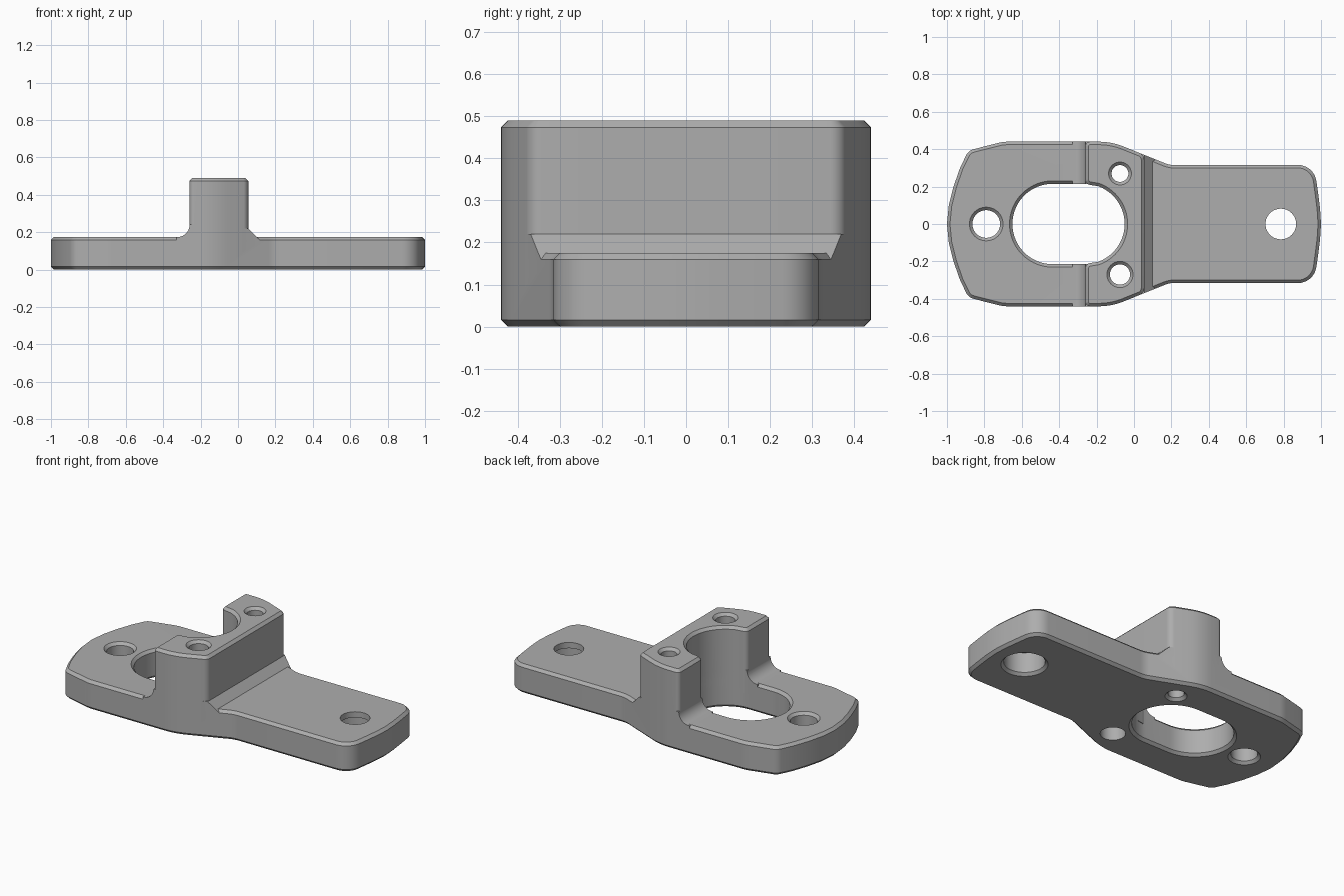
import bpy, bmesh
from math import sin, cos, tan, pi, radians
from mathutils import Vector

if "Cube" in bpy.data.objects:
    bpy.data.objects.remove(bpy.data.objects["Cube"], do_unlink=True)

grey = bpy.data.materials.new("machined_grey")
grey.use_nodes = True
colour = (0.42, 0.42, 0.42, 1)
grey.diffuse_color = colour
grey.node_tree.nodes["Principled BSDF"].inputs["Base Color"].default_value = colour

PLATE, TOP, EDGE = 0.175, 0.49, 0.016


def arc(cx, cy, r, a, b, n):
    steps = [radians(a + (b - a) * i / n) for i in range(n + 1)]
    return [(cx + r * cos(t), cy + r * sin(t)) for t in steps]


def rounded(corners, n=8):
    """Round each (x, y, radius) corner of a closed outline."""
    out = []
    for i, (x, y, r) in enumerate(corners):
        p = Vector((x, y))
        if r == 0:
            out.append(p)
            continue
        a = (Vector(corners[i - 1][:2]) - p).normalized()
        b = (Vector(corners[(i + 1) % len(corners)][:2]) - p).normalized()
        half = a.angle(b) / 2
        centre = p + (a + b).normalized() * r / sin(half)
        start = p + a * r / tan(half) - centre
        end = p + b * r / tan(half) - centre
        sweep = start.angle(end)
        for k in range(n + 1):
            t = k / n
            out.append(centre + (start * sin((1 - t) * sweep) + end * sin(t * sweep)) / sin(sweep))
    return out


def offset(outline, d):
    """Grow a counter-clockwise outline by d with mitred corners."""
    pts = [Vector(p[:2]) for p in outline]
    out = []
    for i, p in enumerate(pts):
        e = (p - pts[i - 1]).normalized()
        f = (pts[(i + 1) % len(pts)] - p).normalized()
        m, n = Vector((e.y, -e.x)), Vector((f.y, -f.x))
        out.append(p + (m + n) * d / (1 + m.dot(n)))
    return out


def make(name, rings):
    """Skin a stack of matching rings into a closed solid."""
    bm = bmesh.new()
    loops = [[bm.verts.new(p) for p in ring] for ring in rings]
    for low, high in zip(loops, loops[1:]):
        for i in range(len(low)):
            bm.faces.new((low[i - 1], low[i], high[i], high[i - 1]))
    bm.faces.new(loops[0][::-1])
    bm.faces.new(loops[-1])
    bmesh.ops.recalc_face_normals(bm, faces=bm.faces)
    mesh = bpy.data.meshes.new(name)
    bm.to_mesh(mesh)
    bm.free()
    mesh.materials.append(grey)
    obj = bpy.data.objects.new(name, mesh)
    bpy.context.collection.objects.link(obj)
    return obj


def stack(name, outline, layers):
    return make(name, [[(*p, z) for p in offset(outline, d)] for z, d in layers])


def combine(target, tool, operation):
    mod = target.modifiers.new(operation, "BOOLEAN")
    mod.operation, mod.solver, mod.object = operation, "EXACT", tool
    bpy.context.view_layer.objects.active = target
    bpy.ops.object.modifier_apply(modifier=mod.name)
    bpy.data.objects.remove(tool, do_unlink=True)


def mirrored(half):
    """Close a right-to-left upper half with its reflection in y."""
    return half + [(x, -y, r) for x, y, r in half[::-1] if y]


# Outlines of the plate, the slot and the upright block
shoulder = (-0.12, 0.44, 0.35)
plate_line = rounded(mirrored([
    (1, 0, 0), (0.995, 0.08, 0), (0.985, 0.16, 0), (0.963, 0.316, 0.1),
    (0.19, 0.315, 0.15), shoulder, (-0.7, 0.44, 0.2), (-0.885, 0.393, 0.06),
    (-0.93, 0.3, 0), (-0.965, 0.2, 0), (-0.99, 0.1, 0), (-1, 0, 0)]))
right_arc = arc(-0.265, 0, 0.215, -90, 90, 36)
slot_line = right_arc + arc(-0.435, 0, 0.215, 90, 270, 36)
mouth = [(x, y, 0) for x, y in right_arc[4:-4][::-1]]
face_y = 0.44 - 0.125 * 0.175 / 0.31
block_line = rounded(
    [(0.055, -face_y, 0.04), (0.055, face_y, 0.04), shoulder, (-0.26, 0.44, 0.025),
     (-0.26, 0.213, 0.03)] + mouth +
    [(-0.26, -0.213, 0.03), (-0.26, -0.44, 0.025), (shoulder[0], -0.44, 0.35)])

# Chamfered plate with its slot
bracket = stack("bracket", plate_line,
                [(0, -EDGE), (EDGE, 0), (PLATE - EDGE, 0), (PLATE, -EDGE)])
combine(bracket, stack("slot_cutter", slot_line,
        [(-0.02, 0.036), (EDGE, 0), (PLATE - EDGE, 0), (0.2, 0.04)]), "DIFFERENCE")

# Upright block
combine(bracket, stack("block", block_line,
        [(0.1, 0), (TOP - EDGE, 0), (TOP, -EDGE)]), "UNION")

# Foot of the block: a hollow fillet on one side and a slope on the other
profile = [(-0.33, 0.1), (-0.33, 0.174)] + arc(-0.325, 0.24, 0.066, -88, 0, 10)
profile += [(-0.2, 0.24), (-0.2, 0.22), (0.055, 0.22), (0.115, 0.16), (0.115, 0.1)]
foot = make("foot", [[(x, y, z) for x, z in profile] for y in (-0.5, 0.5)])
combine(foot, stack("foot_trim", plate_line, [(0.05, 0), (0.5, 0)]), "INTERSECT")
combine(foot, stack("foot_slot", slot_line, [(0, 0), (0.5, 0)]), "DIFFERENCE")
combine(bracket, foot, "UNION")


def drill(x, y, r, layers):
    """Bore a round hole; layers give height and radius growth."""
    circle = arc(x, y, r, 0, 360, 40)[:-1]
    combine(bracket, stack("drill", circle, layers), "DIFFERENCE")


# Screw holes: plate hole, counterbored end hole, two block holes
drill(-0.79, 0, 0.074, [(-0.02, 0.036), (EDGE, 0), (PLATE - EDGE, 0), (0.195, 0.036)])
drill(0.785, 0, 0.082, [(-0.02, 0.068), (EDGE, 0.032), (0.14, 0.032), (0.14, 0), (0.3, 0)])
drill(-0.075, 0.27, 0.045, [(-0.02, 0.036), (EDGE, 0), (TOP - EDGE, 0), (TOP + 0.02, 0.036)])
drill(-0.075, -0.27, 0.054, [(-0.02, 0.016), (0.14, 0.016), (0.14, 0), (TOP - EDGE, 0),
                             (TOP + 0.02, 0.036)])

# Smooth curved walls, crisp chamfers
bpy.ops.object.select_all(action="DESELECT")
bracket.select_set(True)
bpy.context.view_layer.objects.active = bracket
bpy.ops.object.shade_smooth_by_angle(angle=radians(25))
